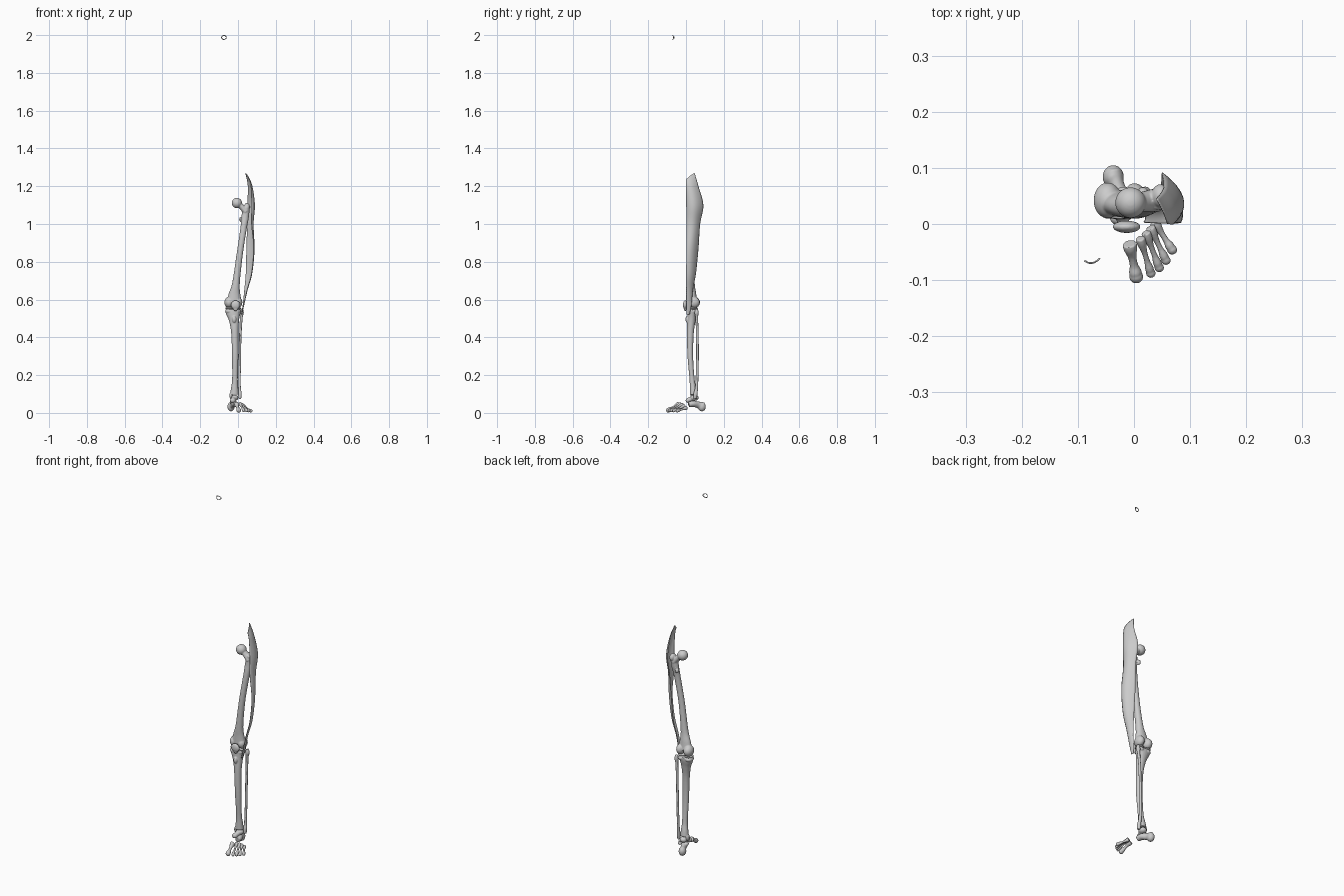
import bpy, bmesh, math
from mathutils import Vector, Matrix


def catmull(rows, steps):
    # smooth interpolation through rows of numbers
    out = []
    n = len(rows)
    for i in range(n - 1):
        a, b, c, d = rows[max(i - 1, 0)], rows[i], rows[i + 1], rows[min(i + 2, n - 1)]
        for s in range(steps):
            t = s / steps
            out.append([0.5 * (2 * q + (r - p) * t + (2 * p - 5 * q + 4 * r - w) * t * t
                               + (3 * q - p - 3 * r + w) * t ** 3) for p, q, r, w in zip(a, b, c, d)])
    out.append(list(rows[-1]))
    return out


def tube(bm, rows, sides=20, steps=6):
    # sweep of ellipses, each row is x, y, z, radius across, radius deep
    pts = catmull(rows, steps)
    rings = []
    for i, p in enumerate(pts):
        t = (Vector(pts[min(i + 1, len(pts) - 1)][:3]) - Vector(pts[max(i - 1, 0)][:3])).normalized()
        ref = Vector((0, 1, 0)) if abs(t.x) > 0.8 else Vector((1, 0, 0))
        u = (ref - t * ref.dot(t)).normalized()
        v = t.cross(u)
        c = Vector(p[:3])
        rings.append([bm.verts.new(c + u * p[3] * math.cos(k * math.tau / sides)
                                   + v * p[4] * math.sin(k * math.tau / sides)) for k in range(sides)])
    for a, b in zip(rings, rings[1:]):
        for k in range(sides):
            bm.faces.new((a[k], a[(k + 1) % sides], b[(k + 1) % sides], b[k]))
    bm.faces.new(rings[0][::-1])
    bm.faces.new(rings[-1])


def ball(bm, c, r):
    m = Matrix.Translation(c) @ Matrix.Diagonal((*r, 1))
    bmesh.ops.create_uvsphere(bm, u_segments=24, v_segments=16, radius=1, matrix=m)


def finish(name, bm):
    me = bpy.data.meshes.new(name)
    bm.to_mesh(me)
    bm.free()
    ob = bpy.data.objects.new(name, me)
    bpy.context.collection.objects.link(ob)
    for p in me.polygons:
        p.use_smooth = True
    return ob


def bone(name, tubes=(), balls=(), voxel=0.0025, smooth=5):
    # tubes and balls fused into one organic surface
    bm = bmesh.new()
    for t in tubes:
        tube(bm, t)
    for c, r in balls:
        ball(bm, c, r)
    bmesh.ops.recalc_face_normals(bm, faces=bm.faces)
    ob = finish(name, bm)
    m = ob.modifiers.new("fuse", 'REMESH')
    m.mode = 'VOXEL'
    m.voxel_size = voxel
    m.use_smooth_shade = True
    s = ob.modifiers.new("soften", 'SMOOTH')
    s.iterations = smooth
    return ob


# thigh bone: shaft, neck, head, trochanters, condyles
bone("femur", [
    [(.045, .045, 1.09, .017, .02), (.038, .042, 1.04, .02, .018), (.03, .034, .98, .017, .016),
     (.009, .026, .84, .0165, .016), (-.01, .028, .69, .02, .018), (-.018, .033, .63, .031, .021),
     (-.021, .036, .585, .042, .024)],
    [(-.004, .038, 1.11, .018, .018), (.016, .04, 1.095, .015, .018), (.042, .043, 1.065, .017, .022)]],
    [((-.006, .038, 1.111), (.0275,) * 3),
     ((.047, .05, 1.09), (.016, .021, .021)),
     ((.016, .056, 1.025), (.01, .01, .014)),
     ((-.047, .042, .585), (.025, .032, .03)),
     ((.001, .042, .585), (.022, .031, .029))])

# knee cap
bone("patella", [], [((-.013, -.005, .572), (.025, .011, .024)),
                     ((-.013, -.004, .555), (.014, .008, .016))])

# shin bone
bone("tibia", [
    [(-.025, .035, .548, .041, .026), (-.025, .034, .53, .04, .026), (-.021, .029, .49, .027, .022),
     (-.017, .023, .42, .019, .018), (-.015, .023, .3, .017, .015), (-.016, .032, .18, .015, .0135),
     (-.018, .038, .125, .02, .018), (-.019, .04, .098, .023, .02)]],
    [((-.046, .036, .538), (.022, .027, .015)),
     ((-.004, .038, .538), (.02, .026, .015)),
     ((-.02, .006, .495), (.011, .009, .018)),
     ((-.038, .038, .092), (.008, .014, .018))])

# cartilage pads in the knee
for label, x in (("inner", -.046), ("outer", -.003)):
    bone("meniscus_" + label, [], [((x, .038, .554), (.022, .026, .007))])

# calf bone
bone("fibula", [
    [(.019, .056, .55, .007, .007), (.02, .056, .53, .011, .011), (.017, .057, .5, .0075, .0075),
     (.012, .06, .4, .0065, .0075), (.009, .06, .25, .0065, .0075), (.008, .056, .14, .007, .008),
     (.01, .05, .1, .01, .011), (.01, .048, .075, .007, .009)]])

# ankle and heel bones
bone("talus", [[(-.018, .045, .08, .017, .013), (-.024, .026, .072, .014, .013),
                (-.028, .006, .066, .013, .012)]],
     [((-.018, .045, .08), (.02, .022, .016)), ((-.028, .01, .066), (.015, .012, .013))])
bone("calcaneus", [[(-.012, .014, .044, .014, .014), (-.018, .038, .048, .017, .016),
                    (-.03, .066, .042, .014, .018), (-.038, .09, .034, .018, .023)]],
     [((-.037, .084, .033), (.019, .021, .025)), ((-.03, .04, .056), (.013, .015, .01))])

# five forefoot bones, inner to outer: base, tip, thickness
feet = [((-.008, -.035, .047), (.004, -.094, .014), .0125),
        ((.011, -.025, .05), (.03, -.088, .0125), .0085),
        ((.021, -.015, .045), (.045, -.078, .012), .0085),
        ((.029, -.006, .038), (.057, -.065, .0115), .0085),
        ((.036, .004, .027), (.068, -.046, .011), .009)]
for i, (a, b, r) in enumerate(feet):
    a, b = Vector(a), Vector(b)
    rows = []
    for f, k in ((0, 1), (.15, .98), (.4, .62), (.65, .6), (.85, .9), (1, .8)):
        rows.append((*a.lerp(b, f), r * k, r * k * 1.1))
    bone("metatarsal_%d" % (i + 1), [rows], [(b, (r, r * .95, r * 1.05))], .002, 3)

# thin band on the outside of the thigh: front, middle and back point of each level
levels = [
    (.06, 0, 1.235, .052, .022, 1.255, .04, .045, 1.27),
    (.068, 0, 1.2, .074, .03, 1.2, .053, .065, 1.2),
    (.072, .002, 1.1, .087, .045, 1.1, .05, .091, 1.1),
    (.071, .003, 1.0, .08, .04, 1.0, .049, .074, 1.0),
    (.083, .003, .87, .081, .035, .87, .045, .065, .87),
    (.072, .001, .74, .07, .028, .74, .042, .052, .74),
    (.048, .001, .65, .048, .02, .65, .034, .036, .65),
    (.03, .002, .57, .031, .015, .57, .026, .028, .57),
    (.018, .003, .52, .021, .01, .52, .017, .018, .52)]
bm = bmesh.new()
grid = []
for lv in catmull(levels, 8):
    f, m, b = Vector(lv[0:3]), Vector(lv[3:6]), Vector(lv[6:9])
    row = []
    for k in range(13):
        t = k / 12
        row.append(bm.verts.new(f * (2 * t - 1) * (t - 1) + m * 4 * t * (1 - t) + b * t * (2 * t - 1)))
    grid.append(row)
for a, b in zip(grid, grid[1:]):
    for k in range(12):
        bm.faces.new((a[k], a[k + 1], b[k + 1], b[k]))
bmesh.ops.recalc_face_normals(bm, faces=bm.faces)
band = finish("thigh_band", bm)
sol = band.modifiers.new("thickness", 'SOLIDIFY')
sol.thickness = .0025
sol.offset = 0

# small bowed ring high above
bm = bmesh.new()
n, sides, r = 40, 8, .0022
rings = []
for i in range(n):
    a = i * math.tau / n
    ca, sa = math.cos(a), math.sin(a)
    c = Vector((-.0745 + .0125 * ca, -.0695 + .0055 * ca * ca + .002 * ca, 1.9875 + .0103 * sa))
    rings.append([bm.verts.new(c + Vector((ca * math.cos(q), .7 * math.sin(q), sa * math.cos(q))) * r)
                  for q in (k * math.tau / sides for k in range(sides))])
for i in range(n):
    a, b = rings[i], rings[(i + 1) % n]
    for k in range(sides):
        bm.faces.new((a[k], a[(k + 1) % sides], b[(k + 1) % sides], b[k]))
bmesh.ops.recalc_face_normals(bm, faces=bm.faces)
finish("small_ring", bm)
